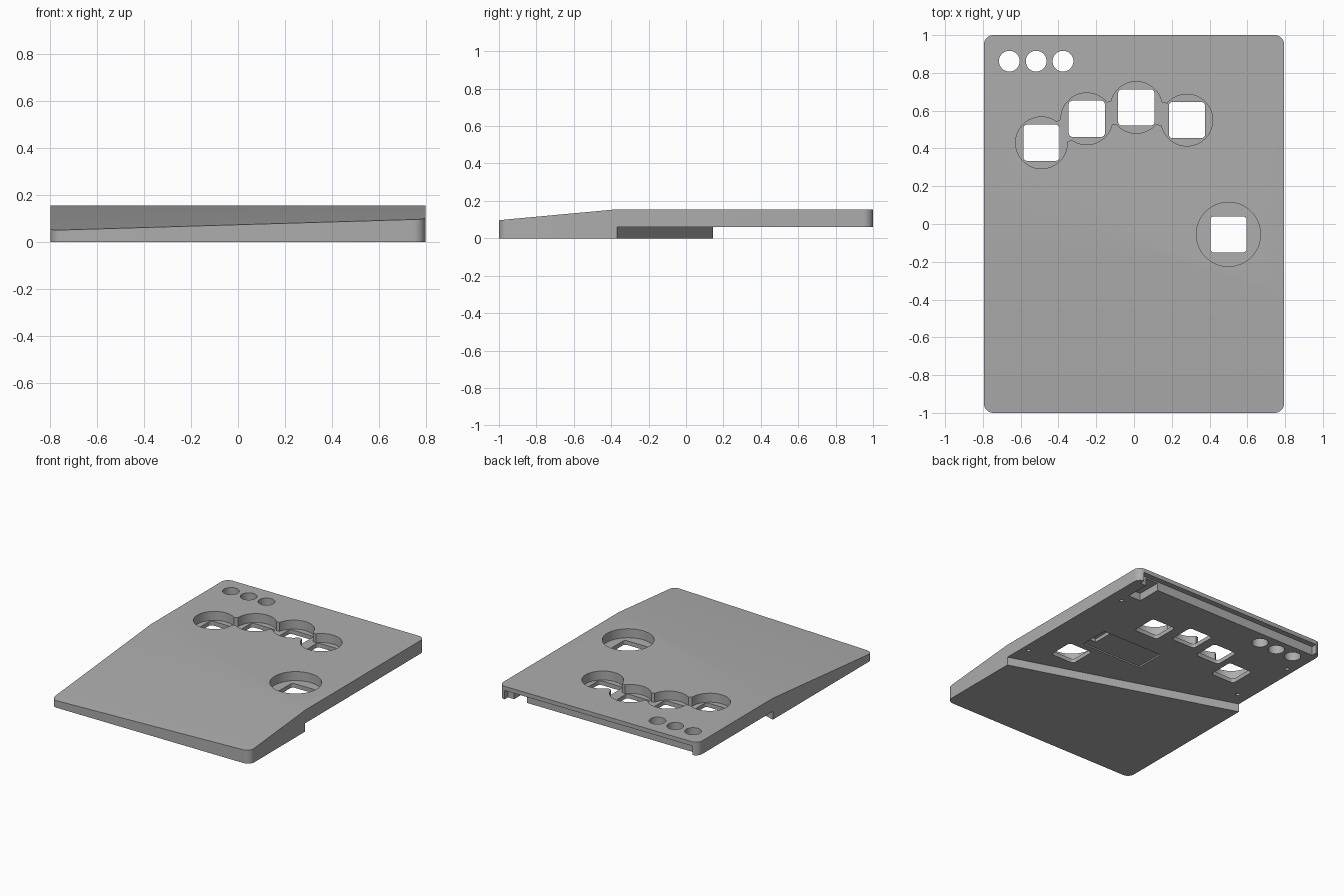
import bpy, bmesh
from math import cos, sin, pi, atan2

W, TOP, UNDER, FLOOR = 0.795, 0.155, 0.06, 0.09

cube = bpy.data.objects.get("Cube")
if cube:
    bpy.data.objects.remove(cube)

grey = bpy.data.materials.new("plain grey")
grey.use_nodes = True
colour = (0.42, 0.42, 0.42, 1)
grey.diffuse_color = colour
grey.node_tree.nodes["Principled BSDF"].inputs["Base Color"].default_value = colour


def crease_y(x):
    return 0.145 - 0.324 * (x + W)


def slope_z(x, y):
    return TOP - 0.092 * (crease_y(x) - y)


def circle(cx, cy, r, n=48):
    return [(cx + r * cos(2 * pi * i / n), cy + r * sin(2 * pi * i / n)) for i in range(n)]


def rounded(x0, x1, y0, y1, r, steps=8):
    pts = []
    corners = [(x1 - r, y1 - r), (x0 + r, y1 - r), (x0 + r, y0 + r), (x1 - r, y0 + r)]
    for q, (cx, cy) in enumerate(corners):
        for i in range(steps + 1):
            a = (q + i / steps) * pi / 2
            pts.append((cx + r * cos(a), cy + r * sin(a)))
    return pts


def rect(x0, x1, y0, y1):
    return [(x0, y0), (x1, y0), (x1, y1), (x0, y1)]


def prism(name, outline, z0, z1):
    """Extrude an outline; the lower height may be a function of x and y."""
    bm = bmesh.new()
    low = z0 if callable(z0) else (lambda x, y: z0)
    a = [bm.verts.new((x, y, low(x, y))) for x, y in outline]
    b = [bm.verts.new((x, y, z1)) for x, y in outline]
    bm.faces.new(a[::-1])
    bm.faces.new(b)
    n = len(a)
    for i in range(n):
        j = (i + 1) % n
        bm.faces.new((a[i], a[j], b[j], b[i]))
    bmesh.ops.recalc_face_normals(bm, faces=bm.faces)
    me = bpy.data.meshes.new(name)
    bm.to_mesh(me)
    bm.free()
    ob = bpy.data.objects.new(name, me)
    bpy.context.collection.objects.link(ob)
    return ob


body = prism("keypad_case", rounded(-W, W, -1, 1, 0.05), 0, TOP)
body.data.materials.append(grey)
cutters = []


def cut(outline, z0, z1):
    ob = prism("cutter", outline, z0, z1)
    ob.hide_render = True
    ob.data.materials.append(grey)
    mod = body.modifiers.new("cut", 'BOOLEAN')
    mod.operation, mod.solver, mod.object = 'DIFFERENCE', 'EXACT', ob
    cutters.append(ob)


# Sloping palm rest and raised underside, both meeting at the slanted crease
l, r = -1, 1
cut([(l, -1.2), (r, -1.2), (r, crease_y(r) + 0.2), (l, crease_y(l) + 0.2)], slope_z, 0.4)
cut([(l, crease_y(l)), (r, crease_y(r)), (r, 1.2), (l, 1.2)], -0.1, UNDER)

# Round key wells with square switch holes
keys = [(-0.49, 0.43), (-0.25, 0.557), (0.012, 0.617), (0.28, 0.55)]
thumb = (0.5, -0.055)
for x, y in keys + [thumb]:
    cut(circle(x, y, 0.17 if (x, y) == thumb else 0.137), FLOOR, 0.3)
    cut(rounded(x - 0.096, x + 0.096, y - 0.096, y + 0.096, 0.02, 4), 0.02, 0.2)

# Short channels joining neighbouring wells
for (x0, y0), (x1, y1) in zip(keys, keys[1:]):
    mx, my, a = (x0 + x1) / 2, (y0 + y1) / 2, atan2(y1 - y0, x1 - x0)
    cut([(mx + u * cos(a) - v * sin(a), my + u * sin(a) + v * cos(a))
         for u, v in rect(-0.05, 0.05, -0.06, 0.06)], FLOOR, 0.3)

# Three round button holes
for x in (-0.66, -0.518, -0.376):
    cut(circle(x, 0.862, 0.055), 0.02, 0.3)

# Rear rebate under the lip, and the cable notch
cut(rect(-0.75, 0.75, 0.96, 1.1), 0.02, 0.125)
cut(rect(0.6, 0.7, 0.78, 1.1), 0.02, 0.115)

# Circuit board pocket with a deeper slot
cut(rect(0.03, 0.52, 0.09, 0.31), 0.02, 0.07)
cut(rect(0.46, 0.52, 0.15, 0.31), 0.02, 0.095)

# Screw holes in the underside
for x, y in [(0.695, 0.7), (0.745, -0.21), (-0.706, 0.24), (-0.74, 0.71)]:
    cut(circle(x, y, 0.014, 16), 0.02, 0.1)

# Bake the cuts, then drop the cutters
bpy.context.view_layer.update()
baked = bpy.data.meshes.new_from_object(
    body.evaluated_get(bpy.context.evaluated_depsgraph_get()))
body.modifiers.clear()
body.data = baked
for ob in cutters:
    bpy.data.objects.remove(ob)

bpy.ops.object.select_all(action='DESELECT')
body.select_set(True)
bpy.context.view_layer.objects.active = body
bpy.ops.object.shade_smooth_by_angle(angle=0.52)
